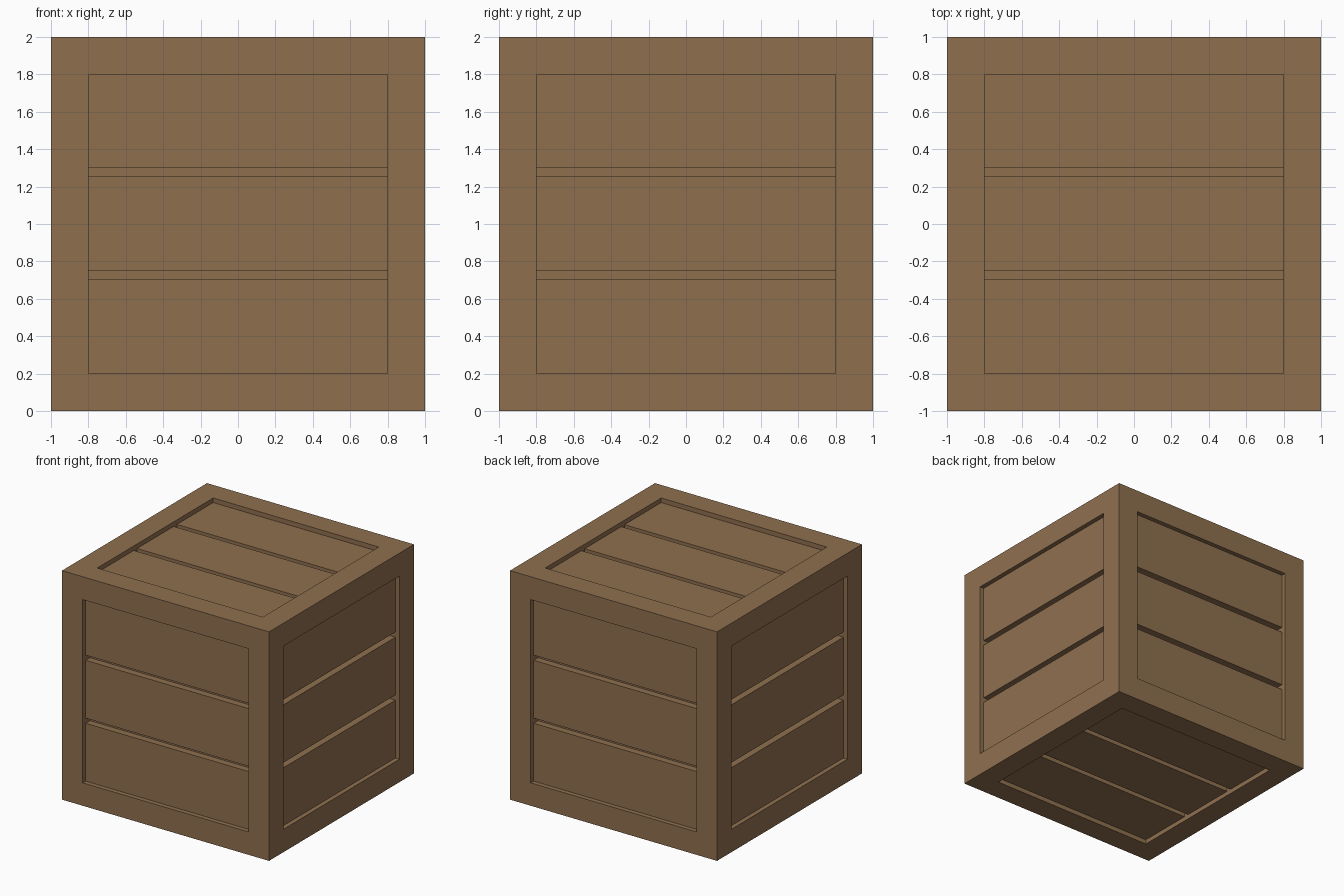
import bpy
import bmesh
from math import pi
from mathutils import Matrix, Vector

default = bpy.data.objects.get("Cube")
if default:
    bpy.data.objects.remove(default, do_unlink=True)

FRAME = 0.2      # width of the frame boards
POCKET = 0.1     # depth of the gaps between planks
RECESS = 0.04    # depth of the plank faces below the frame

wood = bpy.data.materials.new("brown_wood")
wood.use_nodes = True
colour = (0.275, 0.162, 0.078, 1)
wood.diffuse_color = colour
wood.node_tree.nodes["Principled BSDF"].inputs["Base Color"].default_value = colour


def finish(bm, name):
    mesh = bpy.data.meshes.new(name)
    bm.to_mesh(mesh)
    bm.free()
    mesh.materials.append(wood)
    obj = bpy.data.objects.new(name, mesh)
    bpy.context.collection.objects.link(obj)
    return obj


# Crate frame: a cube with a square pocket sunk into every side
bm = bmesh.new()
bmesh.ops.create_cube(bm, size=2)
sides = list(bm.faces)
bmesh.ops.inset_individual(bm, faces=sides, thickness=FRAME, use_even_offset=True)
pockets = bmesh.ops.extrude_discrete_faces(bm, faces=sides)["faces"]
for face in pockets:
    face.normal_update()
    bmesh.ops.translate(bm, verts=face.verts, vec=-face.normal * POCKET)
bmesh.ops.translate(bm, verts=bm.verts, vec=(0, 0, 1))
finish(bm, "crate_frame")

# Planks: three boards laid out for the top, then turned onto each side
spans = {"lower": (-0.8, -0.295), "middle": (-0.25, 0.255), "upper": (0.3, 0.8)}
quarter = Matrix.Rotation(pi / 2, 4, "X")
turns = {
    "top": Matrix.Identity(4),
    "bottom": Matrix.Rotation(pi, 4, "X"),
    "front": quarter,
    "left": Matrix.Rotation(pi / 2, 4, "Z") @ quarter,
    "back": Matrix.Rotation(pi, 4, "Z") @ quarter,
    "right": Matrix.Rotation(-pi / 2, 4, "Z") @ quarter,
}
lift = Matrix.Translation((0, 0, 1))
thick = POCKET - RECESS
for side, turn in turns.items():
    for row, (low, high) in spans.items():
        bm = bmesh.new()
        bmesh.ops.create_cube(bm, size=1)
        size = Vector((2 - 2 * FRAME, high - low, thick))
        centre = Vector((0, (low + high) / 2, 1 - RECESS - thick / 2))
        bmesh.ops.scale(bm, verts=bm.verts, vec=size)
        bmesh.ops.translate(bm, verts=bm.verts, vec=centre)
        bmesh.ops.transform(bm, matrix=lift @ turn, verts=bm.verts)
        finish(bm, f"{side}_{row}_plank")
